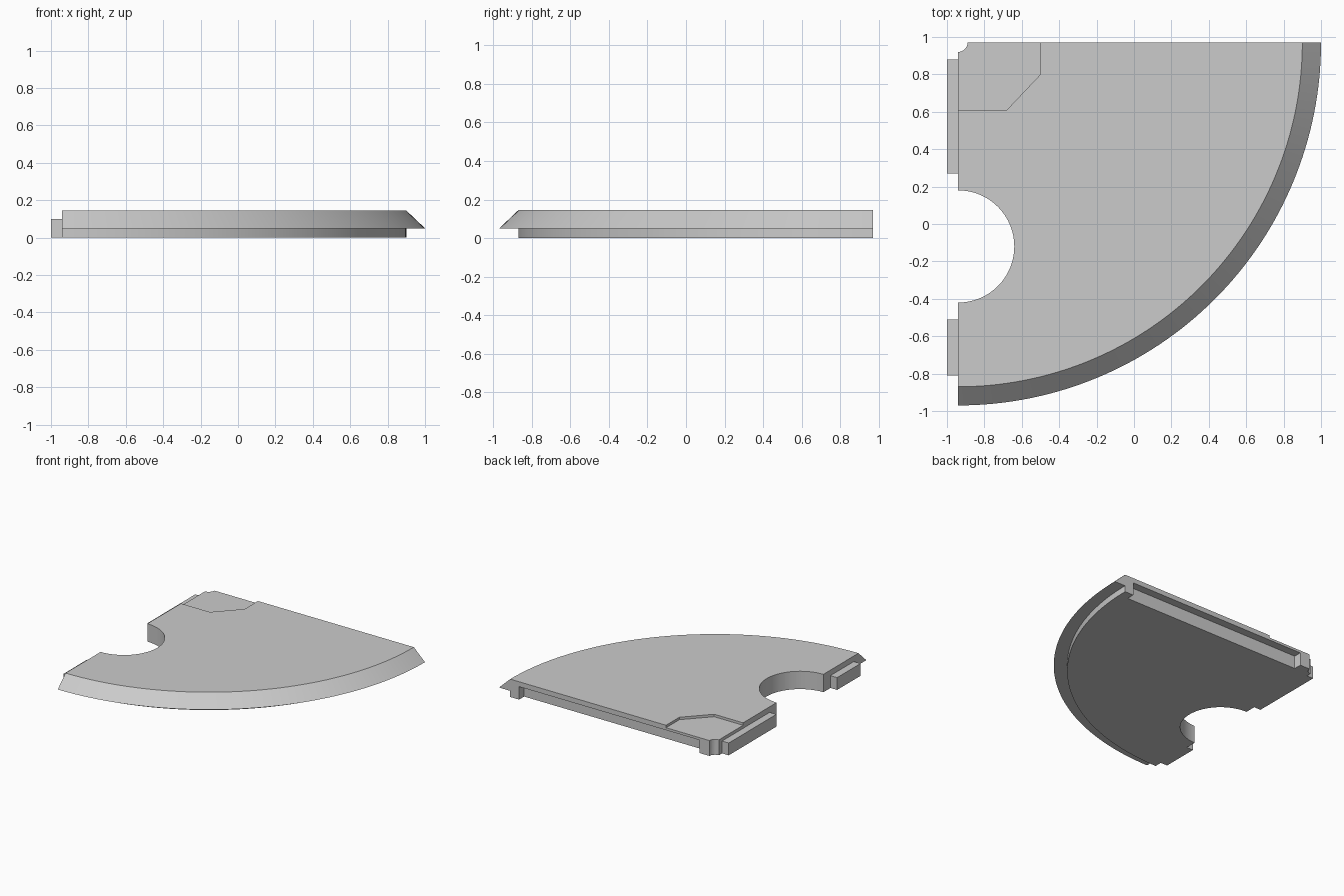
import bpy, bmesh, math
from mathutils import Vector

if "Cube" in bpy.data.objects:
    bpy.data.objects.remove(bpy.data.objects["Cube"], do_unlink=True)

CX, CY = -0.94, 0.97      # corner that the quarter disc turns about
TOP = 0.145

grey = bpy.data.materials.new("plain grey")
grey.use_nodes = True
grey.diffuse_color = (0.6, 0.6, 0.6, 1)
grey.node_tree.nodes["Principled BSDF"].inputs["Base Color"].default_value = (0.6, 0.6, 0.6, 1)


def finish(name, bm):
    bmesh.ops.recalc_face_normals(bm, faces=bm.faces)
    mesh = bpy.data.meshes.new(name)
    bm.to_mesh(mesh)
    bm.free()
    mesh.materials.append(grey)
    obj = bpy.data.objects.new(name, mesh)
    bpy.context.collection.objects.link(obj)
    return obj


def prism(name, outline, z0, z1):
    """Upright prism over an outline of (x, y) points."""
    bm = bmesh.new()
    face = bm.faces.new([bm.verts.new((x, y, z0)) for x, y in outline])
    new = bmesh.ops.extrude_face_region(bm, geom=[face])["geom"]
    bmesh.ops.translate(bm, vec=(0, 0, z1 - z0),
                        verts=[g for g in new if isinstance(g, bmesh.types.BMVert)])
    return finish(name, bm)


def box(name, x0, x1, y0, y1, z0, z1):
    return prism(name, [(x0, y0), (x1, y0), (x1, y1), (x0, y1)], z0, z1)


def circle(x, y, r, n):
    return [(x + r * math.cos(2 * math.pi * i / n),
             y + r * math.sin(2 * math.pi * i / n)) for i in range(n)]


# Quarter disc: sloped rim above a narrower foot, swept through 90 degrees
profile = [(0, 0), (1.84, 0), (1.84, 0.05), (1.94, 0.05), (1.84, TOP), (0, TOP)]
bm = bmesh.new()
section = bm.faces.new([bm.verts.new((CX + r, CY, z)) for r, z in profile])
geom = [section] + list(section.edges) + list(section.verts)
bmesh.ops.spin(bm, geom=geom, cent=Vector((CX, CY, 0)), axis=(0, 0, 1),
               angle=-math.pi / 2, steps=64, use_duplicate=False)
bmesh.ops.remove_doubles(bm, verts=bm.verts, dist=1e-5)
plate = finish("quarter_plate", bm)

# Cutters: half-round hole, corner notch, shallow corner recess, back slot
recess = [(CX - 0.1, 0.61), (-0.68, 0.61), (-0.5, 0.80), (-0.5, CY + 0.1), (CX - 0.1, CY + 0.1)]
cutters = [
    prism("hole_cutter", circle(CX, -0.12, 0.30, 64), -0.1, 0.3),
    prism("notch_cutter", circle(CX, CY, 0.05, 32), -0.1, 0.3),
    prism("recess_cutter", recess, TOP - 0.02, 0.3),
    box("slot_cutter", -0.80, 0.82, CY - 0.065, CY + 0.1, -0.1, 0.105),
]
bpy.context.view_layer.objects.active = plate
for cutter in cutters:
    cutter.hide_render = True
    mod = plate.modifiers.new(cutter.name, 'BOOLEAN')
    mod.operation = 'DIFFERENCE'
    mod.solver = 'EXACT'
    mod.object = cutter
    bpy.ops.object.modifier_apply(modifier=mod.name)
    bpy.data.objects.remove(cutter, do_unlink=True)

# Joining tabs on the left-hand straight edge
box("rear_tab", -1.0, CX + 0.01, 0.27, 0.88, 0, 0.10)
box("front_tab", -1.0, CX + 0.01, -0.81, -0.51, 0, 0.10)

# Smooth curved walls, keep edges crisp
bpy.ops.object.select_all(action='DESELECT')
plate.select_set(True)
bpy.context.view_layer.objects.active = plate
bpy.ops.object.shade_smooth_by_angle(angle=math.radians(30))
